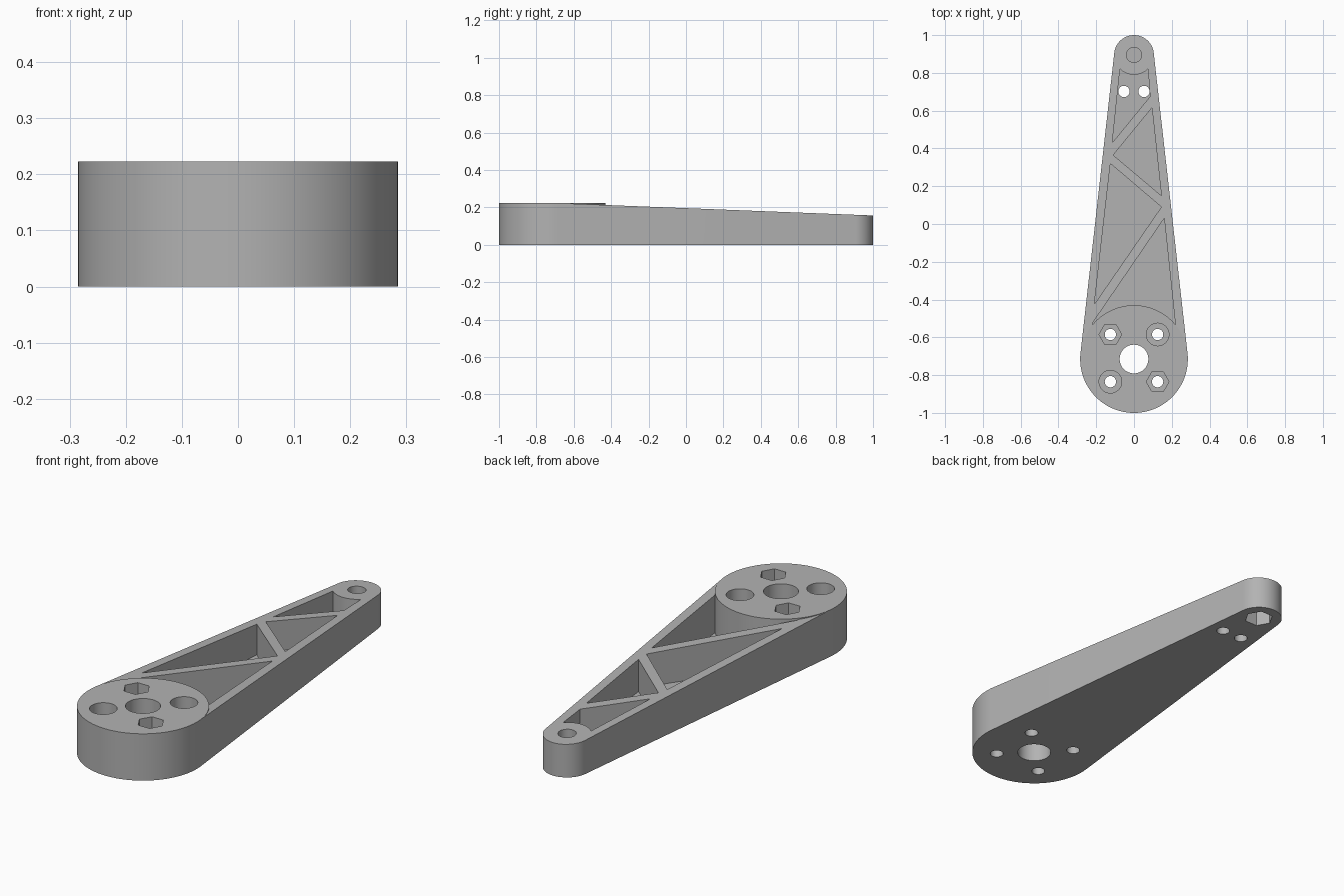
import bpy
import bmesh
from math import sin, cos, pi, asin
from mathutils import Vector

cube = bpy.data.objects.get("Cube")
if cube:
    bpy.data.objects.remove(cube, do_unlink=True)

# Main dimensions
HUB_Y, HUB_R, HUB_H = -0.715, 0.285, 0.223
TIP_Y, TIP_R, TIP_H = 0.895, 0.105, 0.157
FLOOR = 0.037
BOLT = 0.125
tangent = asin((HUB_R - TIP_R) / (TIP_Y - HUB_Y))
shoulder_y = HUB_Y + HUB_R * sin(tangent)

grey = bpy.data.materials.new("plain grey")
grey.use_nodes = True
grey.diffuse_color = (0.45, 0.45, 0.45, 1)
grey.node_tree.nodes["Principled BSDF"].inputs["Base Color"].default_value = (0.45, 0.45, 0.45, 1)


def arc(cx, cy, r, start, end, n):
    return [(cx + r * cos(start + (end - start) * i / n),
             cy + r * sin(start + (end - start) * i / n)) for i in range(n + 1)]


def circle(cx, cy, r, n):
    return arc(cx, cy, r, 0, 2 * pi, n)[:-1]


def prism(name, outline, z0, z1, slope=None):
    """Extrude an outline; slope is an optional (point, normal) trimming the top."""
    bm = bmesh.new()
    face = bm.faces.new([bm.verts.new((x, y, z0)) for x, y in outline])
    top = bmesh.ops.extrude_face_region(bm, geom=[face])["geom"]
    bmesh.ops.translate(bm, vec=(0, 0, z1 - z0),
                        verts=[v for v in top if isinstance(v, bmesh.types.BMVert)])
    if slope:
        for v in bm.verts:
            if v.co.z > z0 + 0.01:
                point, normal = slope
                v.co.z = point.z - (v.co.y - point.y) * normal.y / normal.z
    bmesh.ops.recalc_face_normals(bm, faces=bm.faces)
    mesh = bpy.data.meshes.new(name)
    bm.to_mesh(mesh)
    bm.free()
    mesh.materials.append(grey)
    obj = bpy.data.objects.new(name, mesh)
    bpy.context.collection.objects.link(obj)
    return obj


def combine(target, other, operation):
    bpy.context.view_layer.objects.active = target
    mod = target.modifiers.new("combine", "BOOLEAN")
    mod.operation = operation
    mod.solver = "EXACT"
    mod.object = other
    bpy.ops.object.modifier_apply(modifier=mod.name)
    bpy.data.objects.remove(other, do_unlink=True)


def cut(target, outline, z0, z1):
    combine(target, prism("cutter", outline, z0, z1), "DIFFERENCE")


# Tapered beam with a sloping top and a rounded tip
shoulder_x = HUB_R * cos(tangent)
outline = [(-shoulder_x, shoulder_y), (shoulder_x, shoulder_y)]
outline += arc(0, TIP_Y, TIP_R, tangent, pi - tangent, 40)
fall = (HUB_H - TIP_H) / (1 - shoulder_y)
arm = prism("lever_arm", outline, 0, HUB_H,
            (Vector((0, shoulder_y, HUB_H)), Vector((0, fall, 1))))

# Triangular pockets leaving a zigzag of ribs
pockets = [
    [(-0.115, 0.43), (0.085, 0.675)] + arc(0, TIP_Y, TIP_R, -0.25 * pi, -0.75 * pi, 16),
    [(0.095, 0.615), (-0.11, 0.365), (0.145, 0.15)],
    [(-0.125, 0.32), (-0.21, -0.425), (0.145, 0.09)],
    [(0.16, 0.03), (-0.22, -0.525), (-0.22, -0.56), (0.222, -0.56)],
]
for pocket in pockets:
    cut(arm, pocket, FLOOR, 0.4)

# Round hub, raised slightly above the beam
hub_outline = arc(0, HUB_Y, HUB_R, tangent, pi - tangent, 48)[:-1]
hub_outline += arc(0, HUB_Y, HUB_R, pi - tangent, 2 * pi + tangent, 52)[:-1]
combine(arm, prism("hub", hub_outline, 0, HUB_H), "UNION")

# Hub bore and four bolt holes, alternating hexagonal and round recesses
cut(arm, circle(0, HUB_Y, 0.076, 48), -0.1, 0.4)
for sx in (-1, 1):
    for sy in (-1, 1):
        x, y = sx * BOLT, HUB_Y + 0.005 + sy * BOLT
        sides = 32 if sx == sy else 6
        cut(arm, circle(x, y, 0.06, sides), 0.11, 0.4)
        cut(arm, circle(x, y, 0.03, 24), -0.1, 0.4)

# Two small holes through the pocket floor near the tip
for sx in (-1, 1):
    cut(arm, circle(sx * 0.053, 0.702, 0.03, 24), -0.1, 0.1)

# Tip: round socket above, hexagonal socket below
cut(arm, circle(0, TIP_Y, 0.04, 32), 0.08, 0.4)
cut(arm, circle(0, TIP_Y, 0.065, 6), -0.1, 0.07)

bpy.ops.object.select_all(action="DESELECT")
arm.select_set(True)
bpy.context.view_layer.objects.active = arm
bpy.ops.object.shade_smooth_by_angle(angle=0.5)
